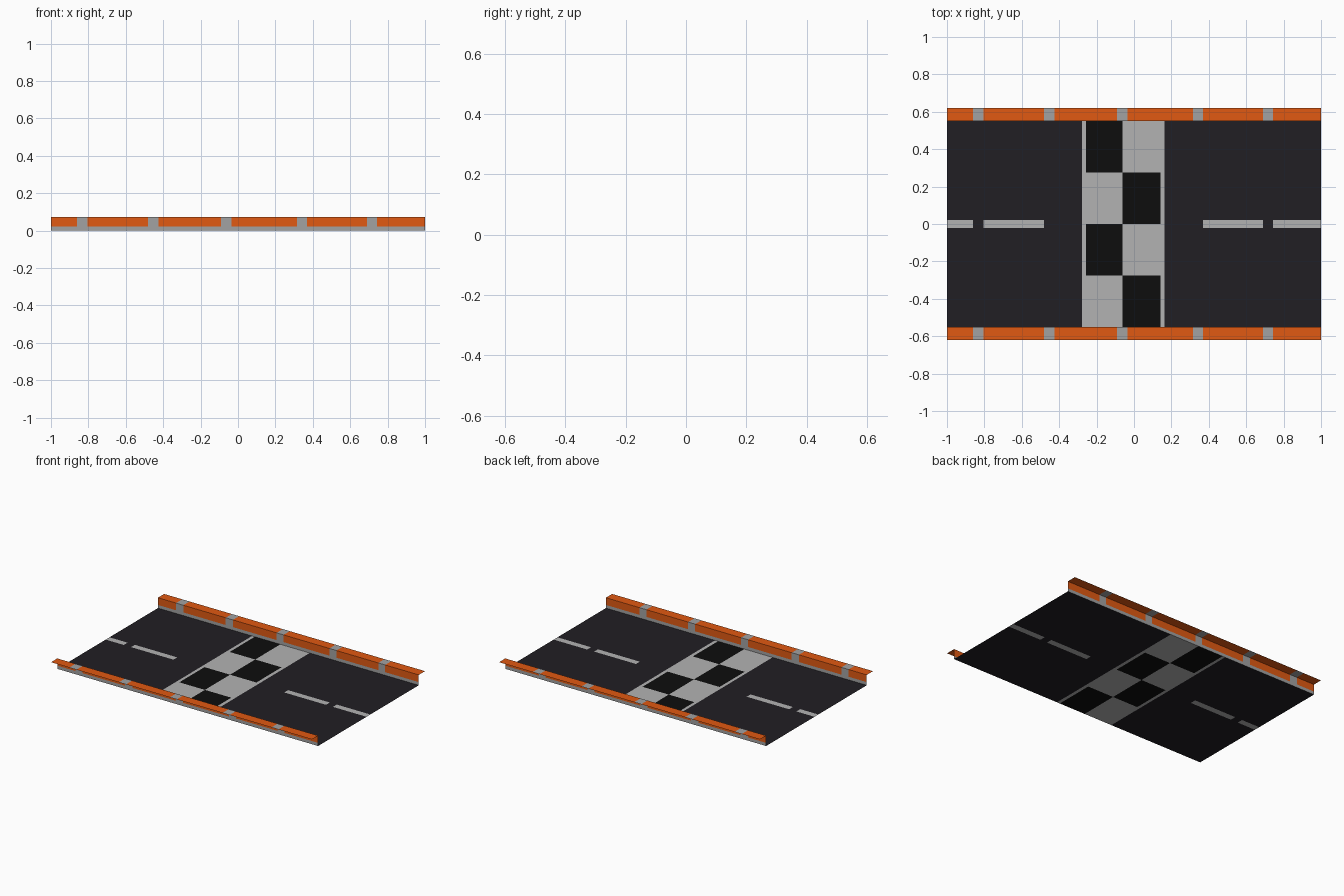
import bpy, bmesh

if "Cube" in bpy.data.objects:
    bpy.data.objects.remove(bpy.data.objects["Cube"])


def material(name, r, g, b):
    m = bpy.data.materials.new(name)
    m.diffuse_color = (r, g, b, 1)
    m.use_nodes = True
    m.node_tree.nodes["Principled BSDF"].inputs["Base Color"].default_value = m.diffuse_color
    return m


ASPHALT = material("asphalt", 0.015, 0.013, 0.017)
BLACK = material("black_paint", 0.004, 0.004, 0.004)
WHITE = material("white_paint", 0.45, 0.45, 0.45)
ORANGE = material("orange", 0.75, 0.10, 0.006)
GREY = material("pale_grey", 0.36, 0.36, 0.36)

HALF_W, HALF_DASH = 0.551, 0.021
STRIPES = [(-0.861, -0.805), (-0.48, -0.425), (-0.09, -0.036), (0.315, 0.369), (0.69, 0.743)]
DASHES = [(-1, -0.861), (-0.805, -0.48), (0.369, 0.69), (0.743, 1)]
BAND = (-0.278, 0.164)
CHECK_X = (-0.257, -0.061, 0.141)


def inside(x, spans):
    return any(a < x < b for a, b in spans)


def sheet(name, xs, profile, mats, pick):
    """Sweep an open (y, z) profile along the x cuts; pick(x, y, z) colours each tile."""
    bm = bmesh.new()
    xs = sorted(set(xs))
    rows = [[bm.verts.new((x, y, z)) for y, z in profile] for x in xs]
    for a, b in zip(rows, rows[1:]):
        for j in range(len(profile) - 1):
            f = bm.faces.new((a[j], b[j], b[j + 1], a[j + 1]))
            f.material_index = mats.index(pick(*f.calc_center_median()))
    me = bpy.data.meshes.new(name)
    bm.to_mesh(me)
    bm.free()
    for m in mats:
        me.materials.append(m)
    ob = bpy.data.objects.new(name, me)
    bpy.context.collection.objects.link(ob)
    return ob


# Road surface: finish band with 2 x 4 checks, and the centre dashes
def road_colour(x, y, z):
    if inside(x, [BAND]):
        if not CHECK_X[0] < x < CHECK_X[2]:
            return WHITE
        col = int(x > CHECK_X[1])
        row = int((HALF_W - y) / (HALF_W / 2))
        return BLACK if (col + row) % 2 == 0 else WHITE
    if abs(y) < HALF_DASH and inside(x, DASHES):
        return WHITE
    return ASPHALT


road_x = [x for d in DASHES for x in d] + list(BAND) + list(CHECK_X)
road_y = [-HALF_W, -HALF_W / 2, -HALF_DASH, 0, HALF_DASH, HALF_W / 2, HALF_W]
sheet("road", road_x, [(y, 0) for y in road_y], [ASPHALT, BLACK, WHITE], road_colour)


# Side rails: upright wall with grey foot, outward lip, grey stripes
def rail_colour(x, y, z):
    return GREY if z < 0.022 or inside(x, STRIPES) else ORANGE


rail_x = [-1, 1] + [x for s in STRIPES for x in s]
rail = sheet("side_rails", rail_x,
             [(HALF_W, 0), (HALF_W, 0.022), (HALF_W, 0.072), (0.619, 0.072)],
             [ORANGE, GREY], rail_colour)
mirror = rail.modifiers.new("other_side", 'MIRROR')
mirror.use_axis = (False, True, False)
